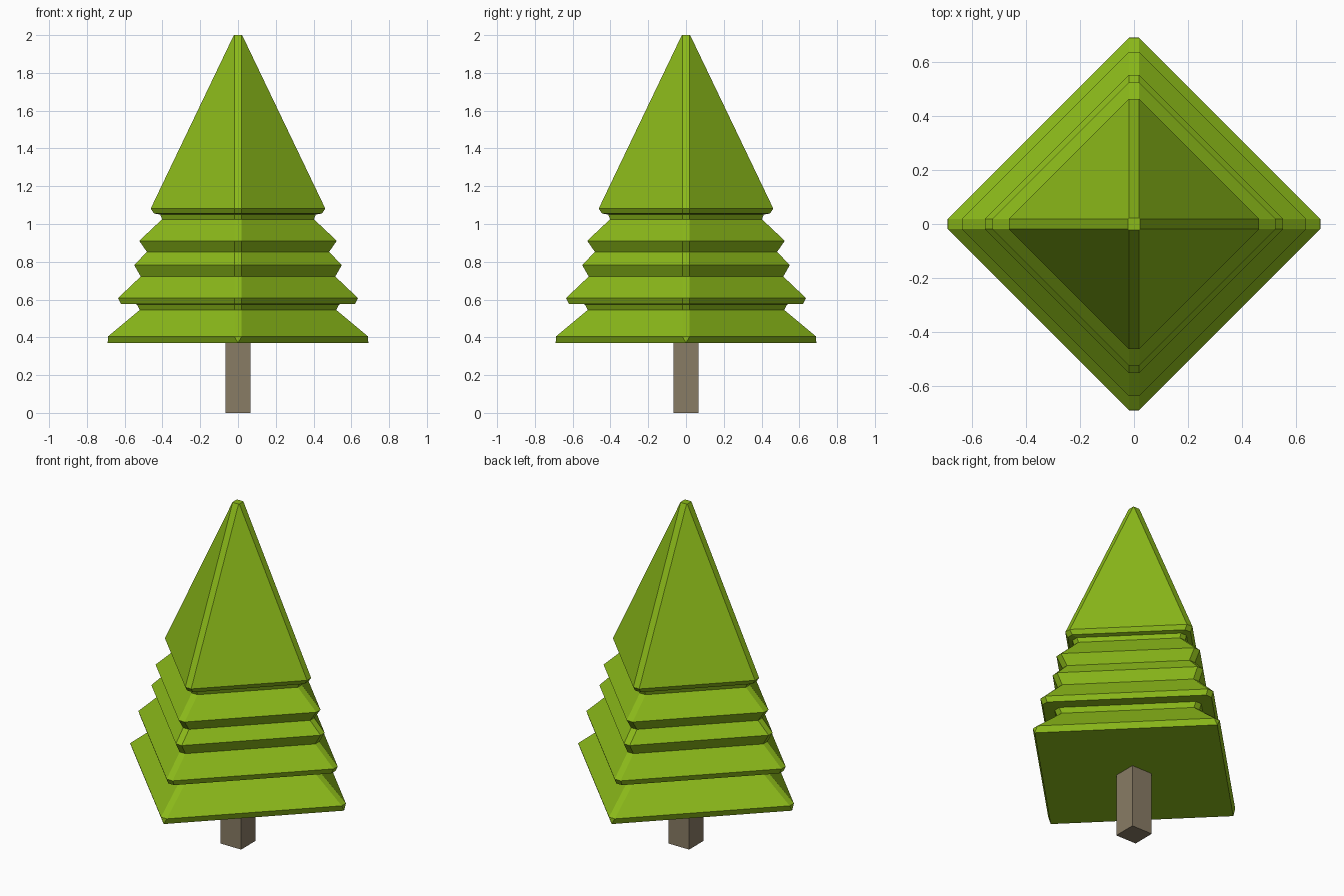
import bpy, bmesh

if "Cube" in bpy.data.objects:
    bpy.data.objects.remove(bpy.data.objects["Cube"])


def material(name, color):
    m = bpy.data.materials.new(name)
    m.diffuse_color = (*color, 1)
    m.use_nodes = True
    m.node_tree.nodes["Principled BSDF"].inputs["Base Color"].default_value = m.diffuse_color
    return m


def finish(bm, name, mat):
    bmesh.ops.recalc_face_normals(bm, faces=bm.faces)
    mesh = bpy.data.meshes.new(name)
    bm.to_mesh(mesh)
    bm.free()
    mesh.materials.append(mat)
    obj = bpy.data.objects.new(name, mesh)
    bpy.context.collection.objects.link(obj)


# Foliage: tier profile (corner radius, height), lofted as chamfered diamonds
profile = [(0.69, 0.37), (0.688, 0.405), (0.52, 0.545), (0.535, 0.575),
           (0.62, 0.577), (0.635, 0.608), (0.515, 0.722), (0.55, 0.783),
           (0.482, 0.852), (0.523, 0.911), (0.402, 1.025), (0.412, 1.05),
           (0.445, 1.056), (0.462, 1.082), (0.022, 2.0)]
bm = bmesh.new()
rings = []
for i, (r, z) in enumerate(profile):
    c = 0 if i == 0 else 0.019          # sharp corners at the very bottom
    ring = []
    for ux, uy in ((1, 0), (0, 1), (-1, 0), (0, -1)):
        for s in (-c, c):
            ring.append(bm.verts.new((ux * r - uy * s, uy * r + ux * s, z)))
    rings.append(ring)
for a, b in zip(rings, rings[1:]):
    for j in range(8):
        k = (j + 1) % 8
        bm.faces.new((a[j], a[k], b[k], b[j]))
bm.faces.new(rings[0][::-1])
bm.faces.new(rings[-1])
bmesh.ops.remove_doubles(bm, verts=bm.verts, dist=0.0001)
finish(bm, "foliage", material("leaf_green", (0.26, 0.49, 0.01)))

# Trunk: square post reaching the underside of the foliage
bm = bmesh.new()
bmesh.ops.create_cube(bm, size=1)
for v in bm.verts:
    v.co = (v.co.x * 0.134, v.co.y * 0.134, (v.co.z + 0.5) * 0.37)
finish(bm, "trunk", material("bark_brown", (0.25, 0.2, 0.13)))
